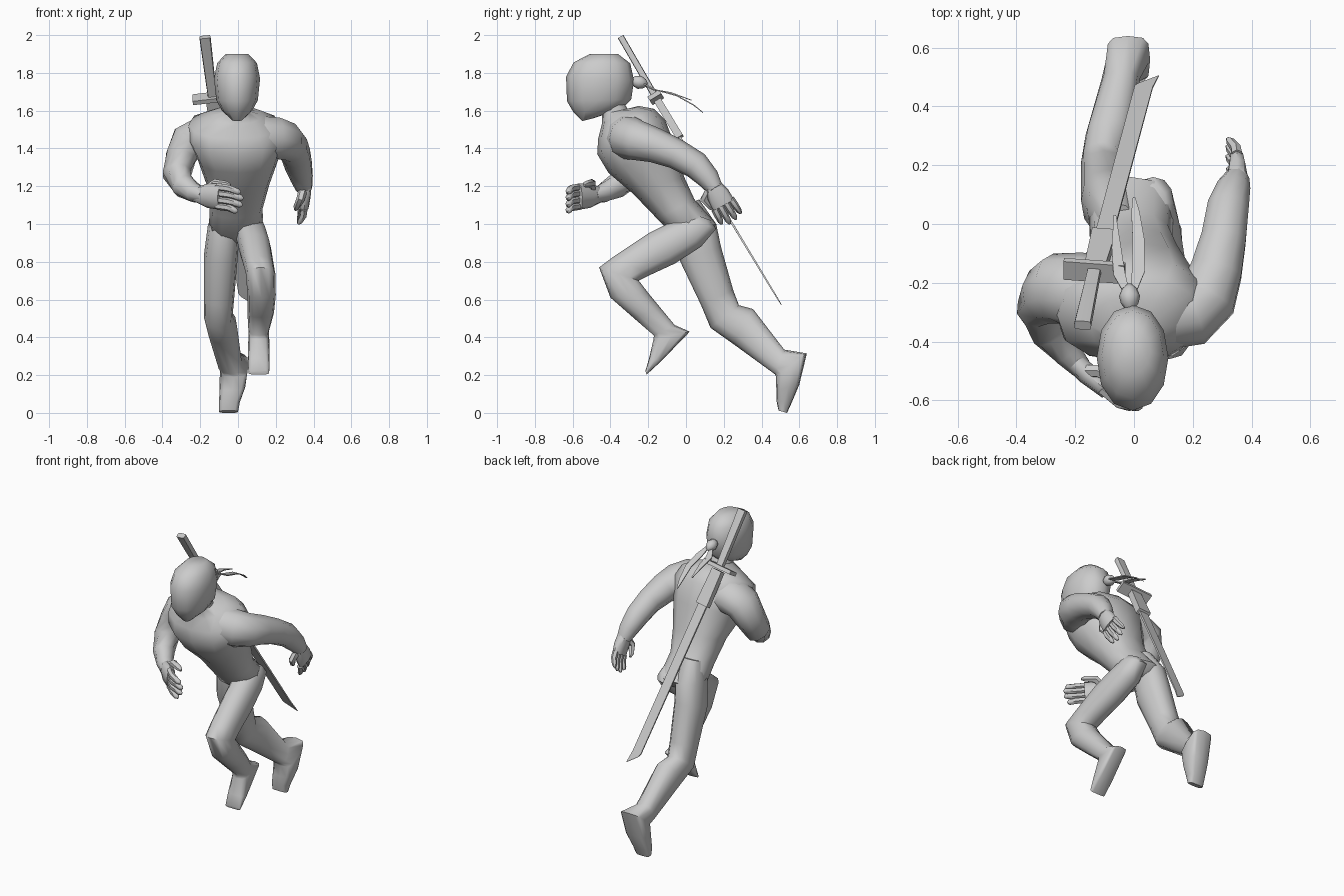
import bpy, bmesh, math
from mathutils import Vector as V


def ring(c, u, v, n, e=2.3):
    """Superellipse ring (a rectangle when n is 4)."""
    if n == 4:
        return [c + u + v, c - u + v, c - u - v, c + u - v]
    out = []
    for i in range(n):
        t = 2 * math.pi * i / n
        co, si = math.cos(t), math.sin(t)
        f = lambda k: math.copysign(abs(k) ** (2 / e), k) if abs(k) > 1e-6 else 0
        out.append(c + u * f(co) + v * f(si))
    return out


def skin(name, strands):
    """Loft each list of rings into a capped tube, all in one object."""
    bm = bmesh.new()
    for rings in strands:
        vs = [[bm.verts.new(p) for p in r] for r in rings]
        n = len(vs[0])
        for a, b in zip(vs, vs[1:]):
            for i in range(n):
                j = (i + 1) % n
                bm.faces.new((a[i], a[j], b[j], b[i]))
        bm.faces.new(vs[0])
        bm.faces.new(vs[-1])
    bmesh.ops.recalc_face_normals(bm, faces=bm.faces)
    me = bpy.data.meshes.new(name)
    bm.to_mesh(me)
    bm.free()
    ob = bpy.data.objects.new(name, me)
    bpy.context.collection.objects.link(ob)
    bpy.ops.object.select_all(action='DESELECT')
    ob.select_set(True)
    bpy.context.view_layer.objects.active = ob
    bpy.ops.object.shade_smooth_by_angle(angle=math.radians(55))
    return ob


def sections(secs, n=12, e=2.3):
    """Rings from side silhouettes: x, half width, front y, z, back y, z."""
    out = []
    for x, w, yf, zf, yb, zb in secs:
        f, b = V((x, yf, zf)), V((x, yb, zb))
        out.append(ring((f + b) / 2, V((w, 0, 0)), (b - f) / 2, n, e))
    return out


def tube(pts, n=8, ref=(1, 0, 0), e=2.0):
    """Rings along a path: x, y, z, radius along ref, radius across."""
    cs, out = [V(p[:3]) for p in pts], []
    for i, p in enumerate(pts):
        t = (cs[min(i + 1, len(cs) - 1)] - cs[max(i - 1, 0)]).normalized()
        r = V(ref)
        u = (r - t * r.dot(t)).normalized()
        out.append(ring(cs[i], u * p[3], t.cross(u) * p[-1], n, e))
    return out


# Torso with neck
skin("torso", [sections([
    (-0.01, .07, .00, .90, .13, .95),
    (-0.01, .145, -.06, .93, .16, 1.00),
    (-0.01, .14, -.155, 1.03, .045, 1.13),
    (0, .165, -.28, 1.16, -.01, 1.25),
    (0, .215, -.41, 1.27, -.06, 1.42),
    (-0.01, .26, -.47, 1.37, -.11, 1.55),
    (-0.02, .24, -.465, 1.45, -.17, 1.61),
    (-0.01, .14, -.445, 1.53, -.25, 1.625),
    (0, .065, -.445, 1.58, -.31, 1.61),
    (0, .06, -.48, 1.66, -.35, 1.68)])])

# Hooded head
skin("head", [sections([
    (-.005, .03, -.55, 1.545, -.49, 1.56),
    (-.005, .08, -.595, 1.59, -.34, 1.61),
    (-.005, .11, -.63, 1.65, -.29, 1.66),
    (-.005, .122, -.635, 1.78, -.275, 1.76),
    (-.005, .105, -.595, 1.855, -.295, 1.85),
    (-.005, .06, -.51, 1.9, -.36, 1.9)], e=2.1)])

# Forward leg running into its foot
skin("front_leg", [sections([
    (.06, .05, .02, 1.06, .13, 1.02),
    (.065, .07, -.02, 1.035, .16, .975),
    (.07, .085, -.08, 1.01, .08, .88),
    (.09, .085, -.2, .95, -.06, .79),
    (.11, .08, -.38, .83, -.19, .73),
    (.12, .078, -.46, .77, -.25, .70),
    (.125, .075, -.40, .61, -.2, .635),
    (.12, .07, -.28, .505, -.13, .55),
    (.11, .055, -.17, .41, -.06, .465)]) + sections([
    (.11, .055, -.172, .39, .02, .43),
    (.11, .058, -.195, .29, -.13, .275),
    (.11, .055, -.215, .222, -.208, .203)], e=3.5)])

# Trailing leg running into its foot
skin("rear_leg", [sections([
    (-.06, .06, -.06, 1.08, .07, 1.13),
    (-.075, .085, -.06, .98, .16, 1.0),
    (-.09, .09, -.03, .80, .185, .88),
    (-.1, .08, .08, .57, .25, .65),
    (-.105, .076, .13, .45, .28, .57),
    (-.085, .08, .25, .365, .355, .55),
    (-.045, .065, .47, .205, .52, .335)]) + sections([
    (-.02, .075, .477, .19, .64, .315),
    (-.03, .068, .478, .12, .60, .15),
    (-.045, .055, .48, .06, .56, .055),
    (-.05, .05, .49, .012, .535, 0)], e=3.5)])

# Bent arm in front, with hand
skin("bent_arm", [tube([
    (-.1, -.25, 1.46, .14, .12), (-.2, -.225, 1.46, .13, .11),
    (-.265, -.22, 1.435, .12, .1), (-.3, -.24, 1.36, .105, .085),
    (-.323, -.285, 1.265, .085, .078), (-.285, -.37, 1.20, .066),
    (-.23, -.435, 1.165, .052), (-.18, -.49, 1.15, .038)], 10, (0, 1, 0))])
hand = [tube([(-.22, -.45, 1.155, .04, .034), (-.16, -.51, 1.15, .065, .036),
              (-.09, -.57, 1.145, .07, .028)], 8, (0, 0, 1), 2.6)]
for z, l in ((1.195, .0), (1.163, .015), (1.128, .01), (1.095, -.015)):
    hand.append(tube([(-.11, -.56, z, .02), (-.05, -.61, z - .008, .02),
                      (.0 + l, -.622, z - .025, .017), (.012 + l, -.62, z - .03, .008)],
                     6, (0, 0, 1)))
hand.append(tube([(-.17, -.5, 1.18, .024), (-.12, -.5, 1.215, .024),
                  (-.06, -.53, 1.21, .018), (-.04, -.54, 1.205, .008)], 6, (0, 0, 1)))
skin("bent_hand", hand)

# Swinging arm behind, with hand
skin("swing_arm", [tube([
    (.09, -.31, 1.46, .12), (.2, -.3, 1.455, .115), (.25, -.25, 1.44, .105),
    (.28, -.16, 1.415, .092), (.305, -.05, 1.37, .08), (.32, .055, 1.31, .074),
    (.338, .12, 1.24, .06), (.35, .155, 1.185, .044)], 10, (0, 0.3, 1))])
across = V((0, .83, .56))
hand = [tube([(.35, .14, 1.21, .042, .036), (.352, .17, 1.155, .06, .034),
              (.35, .20, 1.10, .062, .027)], 8, across, 2.6)]
for k, l in ((-.05, .075), (-.017, .095), (.017, .09), (.05, .075)):
    base = V((.35, .195, 1.105)) + across * k
    d = V((-.1, .5 + k * 2, -.85))
    a, b, c = base + d * l * .5, base + d * l, base + d * (l + .015)
    hand.append(tube([(*base, .02), (*a, .019), (b.x - .015, b.y, b.z, .015),
                      (c.x - .022, c.y, c.z, .007)], 6, across))
hand.append(tube([(.345, .125, 1.18, .024), (.33, .095, 1.13, .022),
                  (.31, .13, 1.09, .017), (.305, .15, 1.075, .008)], 6))
skin("swing_hand", hand)

# Sword: handle, guard, collar and long slanted-tip blade
top, mid, tip = V((-.175, -.345, 1.99)), V((-.135, -.16, 1.67)), V((.042, .5, .58))
axis = (tip - mid).normalized()
at = lambda d: tuple(mid + axis * d)
skin("sword_handle", [tube([(*top, .03, .017), (*mid, .024, .017)], 8, e=5)])
skin("sword_guard", [tube([(*at(-.012), .105, .036), (*at(.012), .105, .036)], 4)])
skin("sword_collar", [tube([(*at(.02), .036, .02), (*at(.25), .042, .02)], 4)])
blade = tube([(*at(.2), .031, .006), (*at(.6), .031, .006),
              (*at(1.22), .031, .004), (*at(1.3), .031, .002)], 4)
for i in (1, 2):
    blade[-1][i] = blade[-1][i] - axis * .06
for p in blade[-1]:
    p.x += .01
skin("sword_blade", [blade])

# Headband knot with two trailing ribbons
skin("band_knot", [tube([
    (-.015, -.29, 1.755, .015), (-.015, -.27, 1.755, .03), (-.015, -.245, 1.75, .036),
    (-.015, -.22, 1.742, .025), (-.015, -.205, 1.735, .008)], 8)])
skin("band_ribbons", [
    tube([(0, -.22, 1.74, .012, .004), (.015, -.16, 1.71, .022, .003),
          (.015, -.05, 1.68, .02, .003), (.005, .04, 1.63, .014, .003),
          (.0, .09, 1.59, .004, .002)], 4),
    tube([(-.03, -.22, 1.735, .012, .004), (-.05, -.17, 1.71, .02, .003),
          (-.06, -.08, 1.695, .016, .003), (-.065, .03, 1.655, .004, .002)], 4)])
